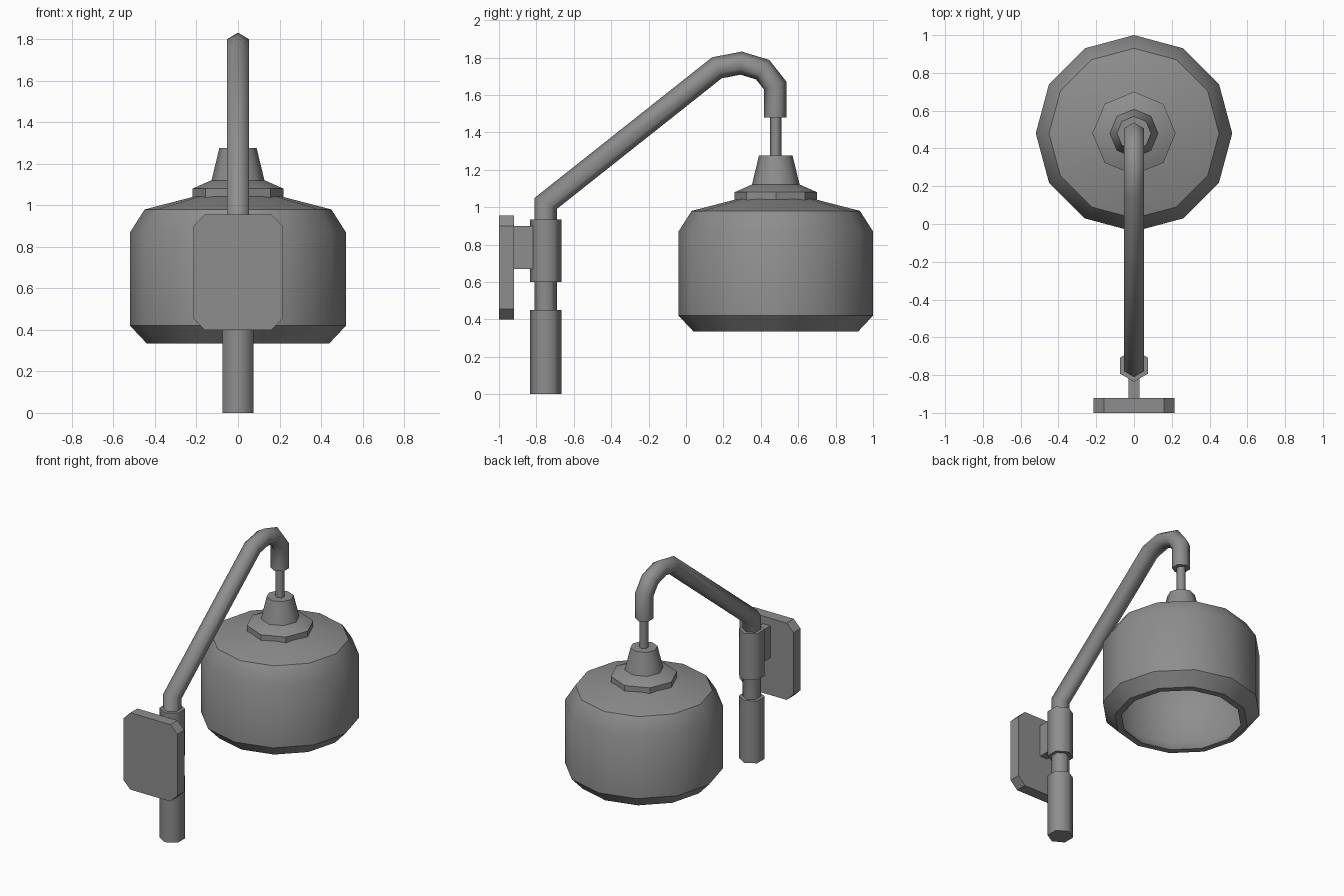
import bpy
import bmesh
import math
from mathutils import Vector

cube = bpy.data.objects.get("Cube")
if cube:
    bpy.data.objects.remove(cube, do_unlink=True)

grey = bpy.data.materials.new("grey_metal")
grey.use_nodes = True
GREY = (0.27, 0.27, 0.27, 1)
grey.diffuse_color = GREY
grey.node_tree.nodes["Principled BSDF"].inputs["Base Color"].default_value = GREY

SHADE_Y = 0.48   # axis of the hanging shade
POST_Y = -0.75   # axis of the upright post


def finish(name, bm, angle=None):
    """Turn a bmesh into an object, smoothing edges below the angle."""
    bmesh.ops.recalc_face_normals(bm, faces=bm.faces[:])
    mesh = bpy.data.meshes.new(name)
    bm.to_mesh(mesh)
    bm.free()
    mesh.materials.append(grey)
    obj = bpy.data.objects.new(name, mesh)
    bpy.context.collection.objects.link(obj)
    if angle:
        bpy.ops.object.select_all(action='DESELECT')
        obj.select_set(True)
        bpy.context.view_layer.objects.active = obj
        bpy.ops.object.shade_smooth_by_angle(angle=math.radians(angle))
    return obj


def skin(name, rings, angle):
    """Bridge rings of points in order and cap both ends."""
    bm = bmesh.new()
    loops = [[bm.verts.new(p) for p in ring] for ring in rings]
    n = len(loops[0])
    for a, b in zip(loops, loops[1:]):
        for i in range(n):
            j = (i + 1) % n
            bm.faces.new((a[i], a[j], b[j], b[i]))
    bm.faces.new(loops[0])
    bm.faces.new(loops[-1])
    return finish(name, bm, angle)


def lathe(name, profile, sides, y, angle):
    """Revolve (radius, z) points, with a corner on the +y axis."""
    turns = [2 * math.pi * i / sides for i in range(sides)]
    rings = [[(r * math.sin(t), y + r * math.cos(t), z) for t in turns]
             for r, z in profile]
    return skin(name, rings, angle)


def tube(name, path, radius, sides, angle):
    """Sweep a polygon along a (y, z) path with mitred corners."""
    pts = [Vector(p) for p in path]
    rings = []
    for i, p in enumerate(pts):
        d_in = (p - pts[max(i - 1, 0)]).normalized()
        d_out = (pts[min(i + 1, len(pts) - 1)] - p).normalized()
        tangent = (d_in + d_out).normalized()
        ref = d_out if i == 0 else d_in
        side = Vector((-tangent.y, tangent.x)) / tangent.dot(ref)
        ring = []
        for k in range(sides):
            t = 2 * math.pi * k / sides
            q = p + side * radius * math.cos(t)
            ring.append((radius * math.sin(t), q.x, q.y))
        rings.append(ring)
    return skin(name, rings, angle)


def slab(name, half_x, y0, y1, z0, z1, cut):
    """Upright plate with chamfered corners."""
    outline = []
    for sx, z, sz in ((1, z0, 1), (1, z1, -1), (-1, z1, -1), (-1, z0, 1)):
        pair = [(sx * (half_x - cut), z), (sx * half_x, z + sz * cut)]
        outline += pair if sx * sz > 0 else pair[::-1]
    if cut == 0:
        outline = outline[::2]
    return skin(name, [[(x, y, z) for x, z in outline] for y in (y0, y1)], None)


# Wall plate and its bracket
slab("wall_plate", 0.215, -1.0, -0.92, 0.4, 0.955, 0.055)
slab("bracket", 0.03, -0.93, -0.78, 0.67, 0.9, 0)

# Upright post fittings
lathe("handle", [(0.085, 0), (0.085, 0.45)], 6, POST_Y, 65)
lathe("collar", [(0.085, 0.6), (0.085, 0.935)], 6, POST_Y, 65)

# Post and bent arm in one tube
tube("arm", [(POST_Y, 0.43), (POST_Y, 1.02), (0.165, 1.745), (0.295, 1.77),
             (0.41, 1.735), (0.477, 1.65), (0.477, 1.48)], 0.06, 6, 65)

# Hanging rod and stepped cap
lathe("hanging_rod", [(0.03, 1.25), (0.03, 1.52)], 6, SHADE_Y, 65)
lathe("cap_neck", [(0.13, 1.11), (0.09, 1.275)], 8, SHADE_Y, 46)
lathe("cap_flange", [(0.22, 1.03), (0.22, 1.08), (0.13, 1.12)], 8, SHADE_Y, 30)

# Hollow shade, from the inside top round the rim to the outside top
lathe("shade", [(0.2, 0.99), (0.42, 0.94), (0.48, 0.85), (0.48, 0.44),
                (0.395, 0.335), (0.44, 0.335), (0.52, 0.42), (0.52, 0.87),
                (0.45, 0.98), (0.2, 1.045)], 12, SHADE_Y, 42)
